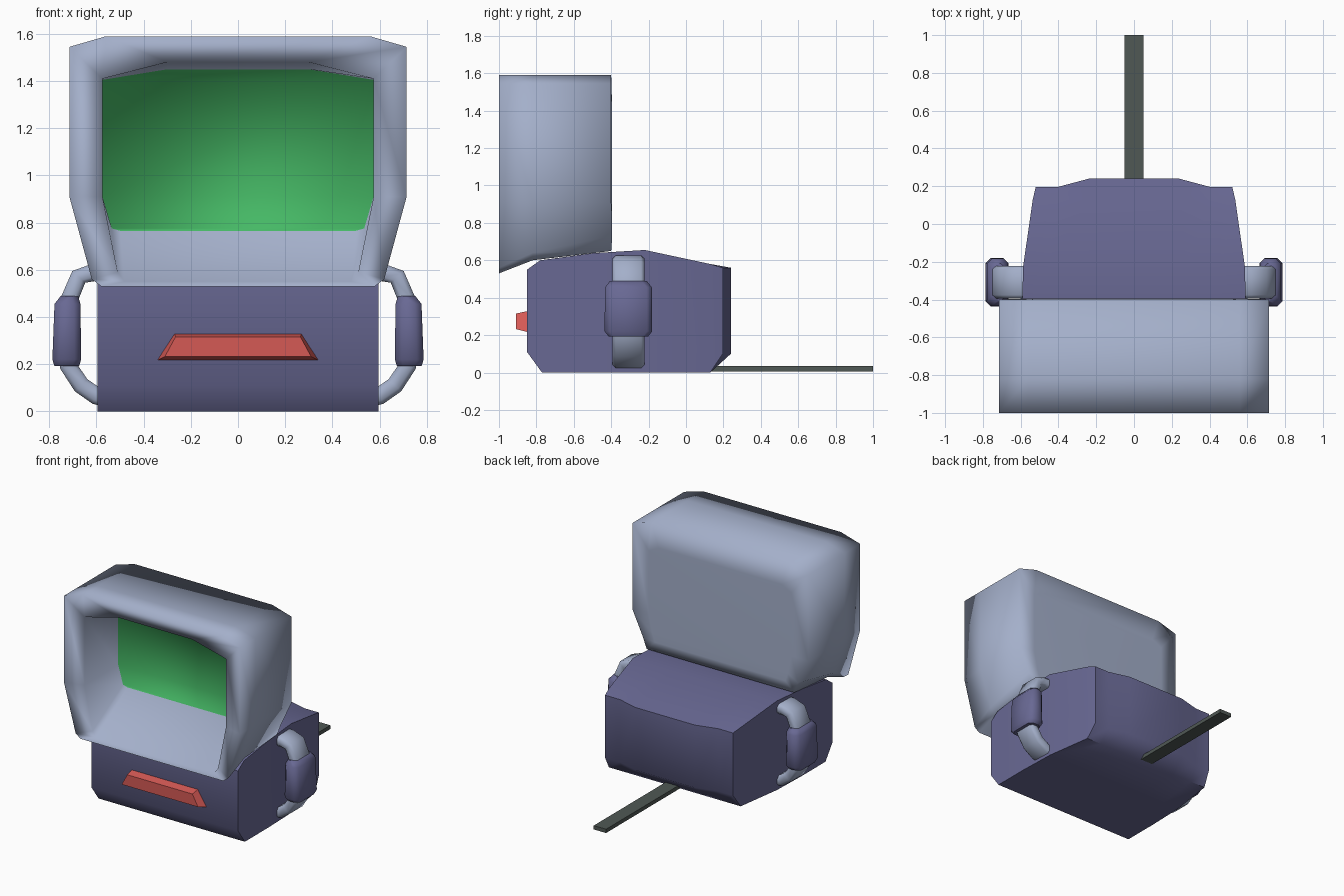
import bpy, bmesh, math
from mathutils import Vector

cube = bpy.data.objects.get("Cube")
if cube:
    bpy.data.objects.remove(cube, do_unlink=True)


def material(name, r, g, b):
    m = bpy.data.materials.new(name)
    m.use_nodes = True
    m.diffuse_color = (r, g, b, 1)
    m.node_tree.nodes["Principled BSDF"].inputs["Base Color"].default_value = (r, g, b, 1)
    return m


GREY = material("pale blue grey", 0.37, 0.43, 0.59)
BLUE = material("dusty violet blue", 0.14, 0.14, 0.295)
GREEN = material("screen green", 0.06, 0.48, 0.13)
RED = material("coral red", 0.66, 0.10, 0.09)
DARK = material("dark grey", 0.08, 0.098, 0.09)


def loft(name, rings, mats, angle=50, first_cap=0):
    """Skin equal rings; each end is capped with strips pairing point i with its opposite."""
    bm = bmesh.new()
    loops = [[bm.verts.new(p) for p in ring] for ring in rings]
    n = len(loops[0])
    for a, b in zip(loops, loops[1:]):
        for i in range(n):
            j = (i + 1) % n
            bm.faces.new((a[i], a[j], b[j], b[i]))
    for loop, slot in ((loops[0], first_cap), (loops[-1], 0)):
        for i in range(n // 2 - 1):
            f = bm.faces.new((loop[i], loop[i + 1], loop[n - 2 - i], loop[n - 1 - i]))
            f.material_index = slot
    bmesh.ops.recalc_face_normals(bm, faces=bm.faces)
    mesh = bpy.data.meshes.new(name)
    bm.to_mesh(mesh)
    bm.free()
    ob = bpy.data.objects.new(name, mesh)
    bpy.context.collection.objects.link(ob)
    for m in mats:
        mesh.materials.append(m)
    bpy.ops.object.select_all(action="DESELECT")
    ob.select_set(True)
    bpy.context.view_layer.objects.active = ob
    bpy.ops.object.shade_smooth_by_angle(angle=math.radians(angle))
    return ob


def mirrored(half, y):
    """Closed xz outline at depth y from its +x half."""
    return [(x, y, z) for x, z in half] + [(-x, y, z) for x, z in reversed(half)]


# Body: side profile carried across the width, tapering to the back
top = [(-0.85, 0.55), (-0.78, 0.60), (-0.5, 0.638), (-0.22, 0.655), (0.13, 0.58), (0.24, 0.56)]
bottom = [(-0.85, 0.11), (-0.77, 0), (-0.5, 0), (-0.22, 0), (0.13, 0), (0.24, 0.10)]


def body_ring(t):
    ring = []
    for y, z in top + bottom[::-1]:
        half_width = 0.595 - 0.075 * max(0, y + 0.28) / 0.52
        if y > 0.2 and abs(t) > 0.6:
            y -= 0.043
        ring.append((t * half_width, y, z))
    return ring


loft("body", [body_ring(t) for t in (-1, -0.77, -0.46, 0.46, 0.77, 1)], [BLUE])

# Head: screen, sloping inner walls, thick rim, outer shell and back in one skin
screen = [(0.3, 1.45), (0.575, 1.405), (0.575, 0.91), (0.535, 0.775), (0.5, 0.765)]
lip = [(0.3, 1.48), (0.575, 1.41), (0.575, 0.91), (0.51, 0.59), (0.48, 0.55)]
rim = [(0.56, 1.59), (0.715, 1.545), (0.715, 0.91), (0.62, 0.56), (0.58, 0.53)]
under = [(0.56, 1.59), (0.715, 1.545), (0.715, 0.91), (0.625, 0.64), (0.58, 0.60)]
back = [(0.56, 1.59), (0.715, 1.545), (0.715, 0.91), (0.63, 0.73), (0.60, 0.65)]
panel = [(0.5, 1.42), (0.58, 1.38), (0.58, 0.92), (0.55, 0.78), (0.53, 0.72)]
head_rings = [mirrored(h, y) for h, y in (
    (screen, -0.57), (lip, -0.96), (rim, -1.0), (under, -0.82), (back, -0.40), (panel, -0.395))]
loft("head", head_rings, [GREY, GREEN], angle=120, first_cap=1)

# Mouth: shallow wedge-edged bar
loft("mouth", [mirrored([(0.27, 0.33), (0.345, 0.215)], -0.84),
               mirrored([(0.265, 0.315), (0.31, 0.232)], -0.908)], [RED], angle=20)

# Tail: long flat strip at floor level
loft("tail", [mirrored([(0.05, 0.034), (0.05, 0.006)], y) for y in (0.08, 1.0)], [DARK], angle=20)


def section(centre, across, width, thick, cut):
    """Chamfered rectangle around centre; width runs along y."""
    w, t = width / 2, thick / 2
    pts = [(w - cut, t), (w, t - cut), (w, cut - t), (w - cut, -t),
           (cut - w, -t), (-w, cut - t), (-w, t - cut), (cut - w, t)]
    return [centre + Vector((0, a, 0)) + across * b for a, b in pts]


# Arms: bent flat tubes with a chunky cuff around the middle
path = [(0.56, 0.59), (0.615, 0.588), (0.675, 0.57), (0.713, 0.48), (0.725, 0.34),
        (0.718, 0.19), (0.665, 0.11), (0.60, 0.065), (0.56, 0.055)]
cuff = [(0.715, 0.488, 0.20, 0.075), (0.723, 0.455, 0.25, 0.11),
        (0.726, 0.22, 0.255, 0.122), (0.726, 0.192, 0.21, 0.105)]
for side, s in (("left", 1), ("right", -1)):
    points = [Vector((s * x, -0.308, z)) for x, z in path]
    rings = []
    for i, p in enumerate(points):
        along = (points[min(i + 1, len(points) - 1)] - points[max(i - 1, 0)]).normalized()
        rings.append(section(p, Vector((-along.z, 0, along.x)), 0.172, 0.074, 0.018))
    loft(side + "_arm", rings, [GREY], angle=60)
    loft(side + "_cuff", [section(Vector((s * x, -0.308, z)), Vector((s, 0, 0)), w, t, 0.028)
                          for x, z, w, t in cuff], [BLUE], angle=50)
